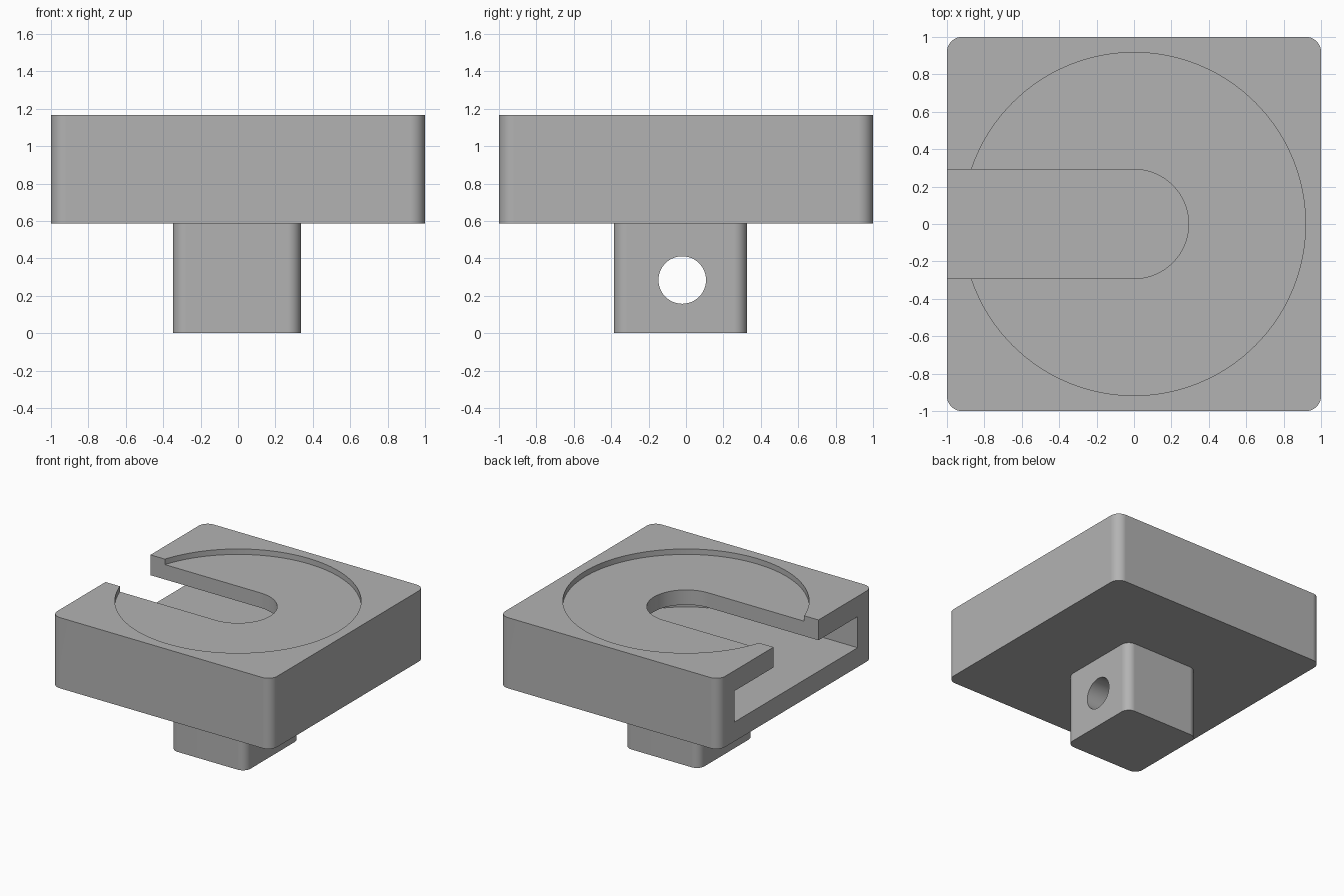
import bpy
import bmesh
from math import pi, sin, cos, radians
from mathutils import Matrix

cube = bpy.data.objects.get("Cube")
if cube:
    bpy.data.objects.remove(cube, do_unlink=True)

GREY = (0.45, 0.45, 0.45, 1.0)
grey = bpy.data.materials.new("plain_grey")
grey.use_nodes = True
grey.diffuse_color = GREY
grey.node_tree.nodes["Principled BSDF"].inputs["Base Color"].default_value = GREY


def arc(cx, cy, r, start, end, steps):
    """Points along an arc, angles in degrees."""
    angles = [radians(start + (end - start) * i / steps) for i in range(steps + 1)]
    return [(cx + r * cos(a), cy + r * sin(a)) for a in angles]


def rounded_rect(x0, x1, y0, y1, r):
    corners = [(x1 - r, y1 - r), (x0 + r, y1 - r), (x0 + r, y0 + r), (x1 - r, y0 + r)]
    return [p for i, (cx, cy) in enumerate(corners)
            for p in arc(cx, cy, r, 90 * i, 90 * i + 90, 12)]


def u_shape(r):
    """Round end at the centre, running out past the open side at -x."""
    return arc(0, 0, r, -90, 90, 64) + [(-1.2, r), (-1.2, -r)]


def circle(r):
    return arc(0, 0, r, 0, 360, 128)[:-1]


def prism(name, outline, z0, z1, matrix=Matrix()):
    """Extrude a closed outline from z0 to z1."""
    bm = bmesh.new()
    base = bm.faces.new([bm.verts.new((x, y, z0)) for x, y in outline])
    top = bmesh.ops.extrude_face_region(bm, geom=[base])["geom"]
    verts = [v for v in top if isinstance(v, bmesh.types.BMVert)]
    bmesh.ops.translate(bm, vec=(0, 0, z1 - z0), verts=verts)
    bmesh.ops.recalc_face_normals(bm, faces=bm.faces)
    bm.transform(matrix)
    mesh = bpy.data.meshes.new(name)
    bm.to_mesh(mesh)
    bm.free()
    mesh.materials.append(grey)
    obj = bpy.data.objects.new(name, mesh)
    bpy.context.collection.objects.link(obj)
    return obj


def activate(obj):
    bpy.ops.object.select_all(action="DESELECT")
    obj.select_set(True)
    bpy.context.view_layer.objects.active = obj


def carve(obj, cutters):
    """Subtract each cutter, then remove it and shade the result."""
    activate(obj)
    for cutter in cutters:
        mod = obj.modifiers.new("cut", "BOOLEAN")
        mod.operation = "DIFFERENCE"
        mod.solver = "EXACT"
        mod.object = cutter
        bpy.ops.object.modifier_apply(modifier=mod.name)
        bpy.data.objects.remove(cutter, do_unlink=True)
    bpy.ops.object.shade_smooth_by_angle(angle=radians(30))
    obj.modifiers.new("flat_shading", "WEIGHTED_NORMAL").keep_sharp = True


# Square holder: open pocket, slot through its roof, shallow round recess on top
BASE, TOP = 0.586, 1.167
holder = prism("holder_body", rounded_rect(-1, 1, -1, 1, 0.08), BASE, TOP)
carve(holder, [
    prism("pocket_cutter", u_shape(0.8), 0.745, 1.0),
    prism("slot_cutter", u_shape(0.292), 0.9, 1.4),
    prism("recess_cutter", circle(0.917), TOP - 0.045, 1.4),
])

# Mounting stem with a cross hole running left to right
stem = prism("mounting_stem", rounded_rect(-0.348, 0.336, -0.386, 0.326, 0.07), 0, BASE + 0.01)
across = Matrix.Translation((0, -0.02, 0.284)) @ Matrix.Rotation(pi / 2, 4, "Y")
carve(stem, [prism("cross_hole_cutter", circle(0.127), -0.6, 0.6, across)])
